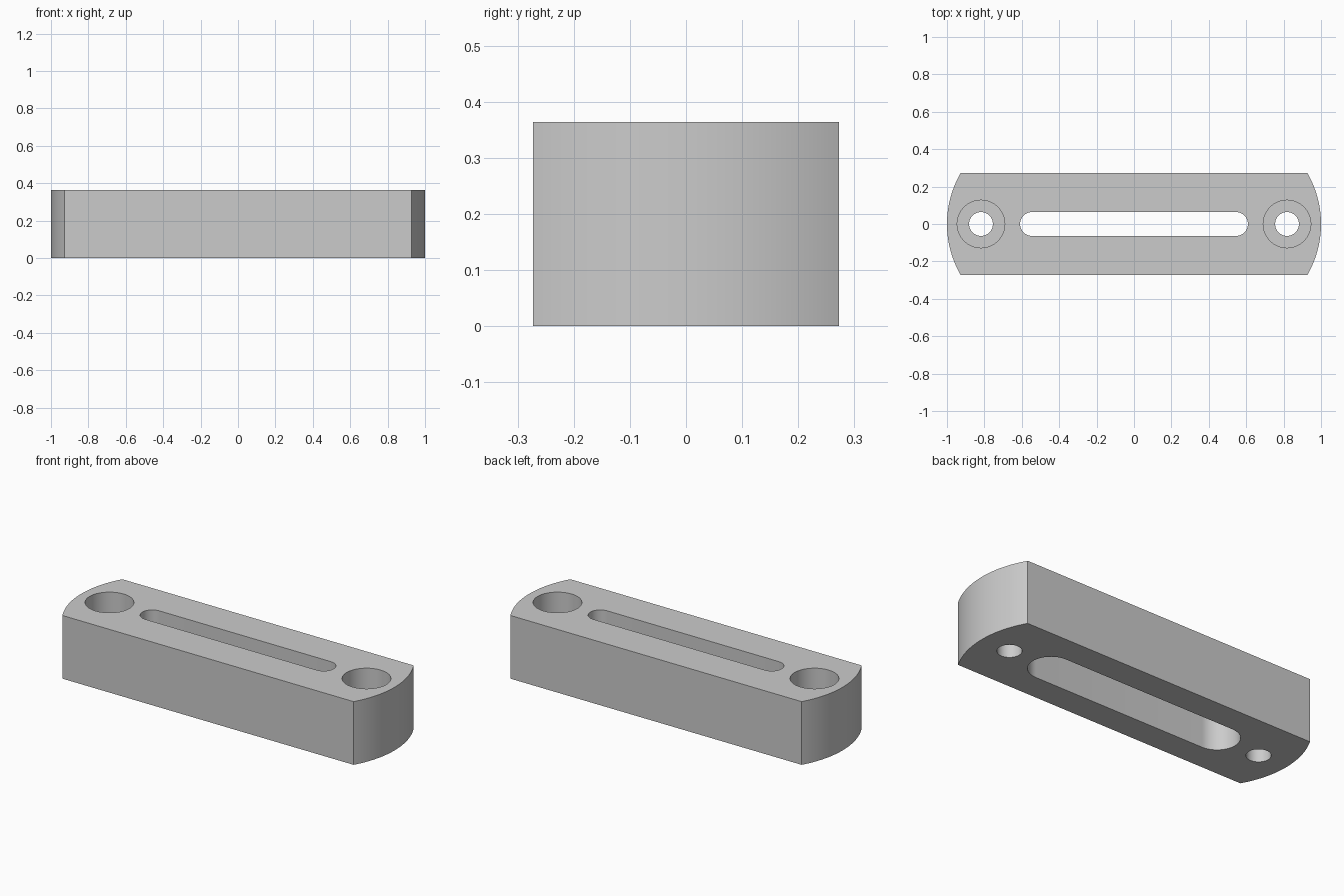
import bpy
import bmesh
from math import radians, sin, cos, pi

if "Cube" in bpy.data.objects:
    bpy.data.objects.remove(bpy.data.objects["Cube"], do_unlink=True)

# Main dimensions
MM = 2 / 110
HEIGHT = 20 * MM
HOLE_X = 45 * MM
SLOT_X = 30 * MM
OVER = 0.05

grey = bpy.data.materials.new("plain grey")
grey.use_nodes = True
grey.diffuse_color = (0.6, 0.6, 0.6, 1)
grey.node_tree.nodes["Principled BSDF"].inputs["Base Color"].default_value = (0.6, 0.6, 0.6, 1)


def arc(cx, r, start, end, steps=32):
    """Points of an arc centred on the x axis."""
    angles = [radians(start + (end - start) * i / steps) for i in range(steps + 1)]
    return [(cx + r * cos(a), r * sin(a)) for a in angles]


def stadium(half, r):
    return arc(half, r, -90, 90) + arc(-half, r, 90, 270)


def circle(cx, r):
    return arc(cx, r, 0, 360, 64)[:-1]


def prism(name, outline, z0, z1):
    """Extrude an outline from z0 up to z1."""
    bm = bmesh.new()
    base = bm.faces.new([bm.verts.new((x, y, z0)) for x, y in outline])
    top = bmesh.ops.extrude_face_region(bm, geom=[base])["geom"]
    bmesh.ops.translate(bm, vec=(0, 0, z1 - z0),
                        verts=[g for g in top if isinstance(g, bmesh.types.BMVert)])
    bmesh.ops.recalc_face_normals(bm, faces=bm.faces)
    mesh = bpy.data.meshes.new(name)
    bm.to_mesh(mesh)
    bm.free()
    mesh.materials.append(grey)
    obj = bpy.data.objects.new(name, mesh)
    bpy.context.collection.objects.link(obj)
    return obj


# Bar with bowed ends
end_r = 30 * MM
end_x = 25 * MM
bar = prism("slotted_bar", arc(end_x, end_r, -30, 30) + arc(-end_x, end_r, 150, 210), 0, HEIGHT)

# Through slot with a wider recess underneath
cutters = [
    prism("slot_cutter", stadium(SLOT_X, 3.5 * MM), -OVER, HEIGHT + OVER),
    prism("recess_cutter", stadium(SLOT_X, 6.5 * MM), -OVER, HEIGHT / 2),
]

# Counterbored screw hole at each end
for side, x in (("left", HOLE_X), ("right", -HOLE_X)):
    cutters.append(prism(side + "_hole_cutter", circle(x, 3.5 * MM), -OVER, HEIGHT + OVER))
    cutters.append(prism(side + "_counterbore_cutter", circle(x, 7 * MM), HEIGHT / 2, HEIGHT + OVER))

# Cut the openings and remove the cutters
bpy.ops.object.select_all(action="DESELECT")
bpy.context.view_layer.objects.active = bar
bar.select_set(True)
for cutter in cutters:
    cutter.hide_render = True
    mod = bar.modifiers.new(cutter.name, "BOOLEAN")
    mod.operation = "DIFFERENCE"
    mod.solver = "EXACT"
    mod.object = cutter
    bpy.ops.object.modifier_apply(modifier=mod.name)
for cutter in cutters:
    bpy.data.objects.remove(cutter, do_unlink=True)

bpy.ops.object.shade_smooth_by_angle(angle=pi / 6)
